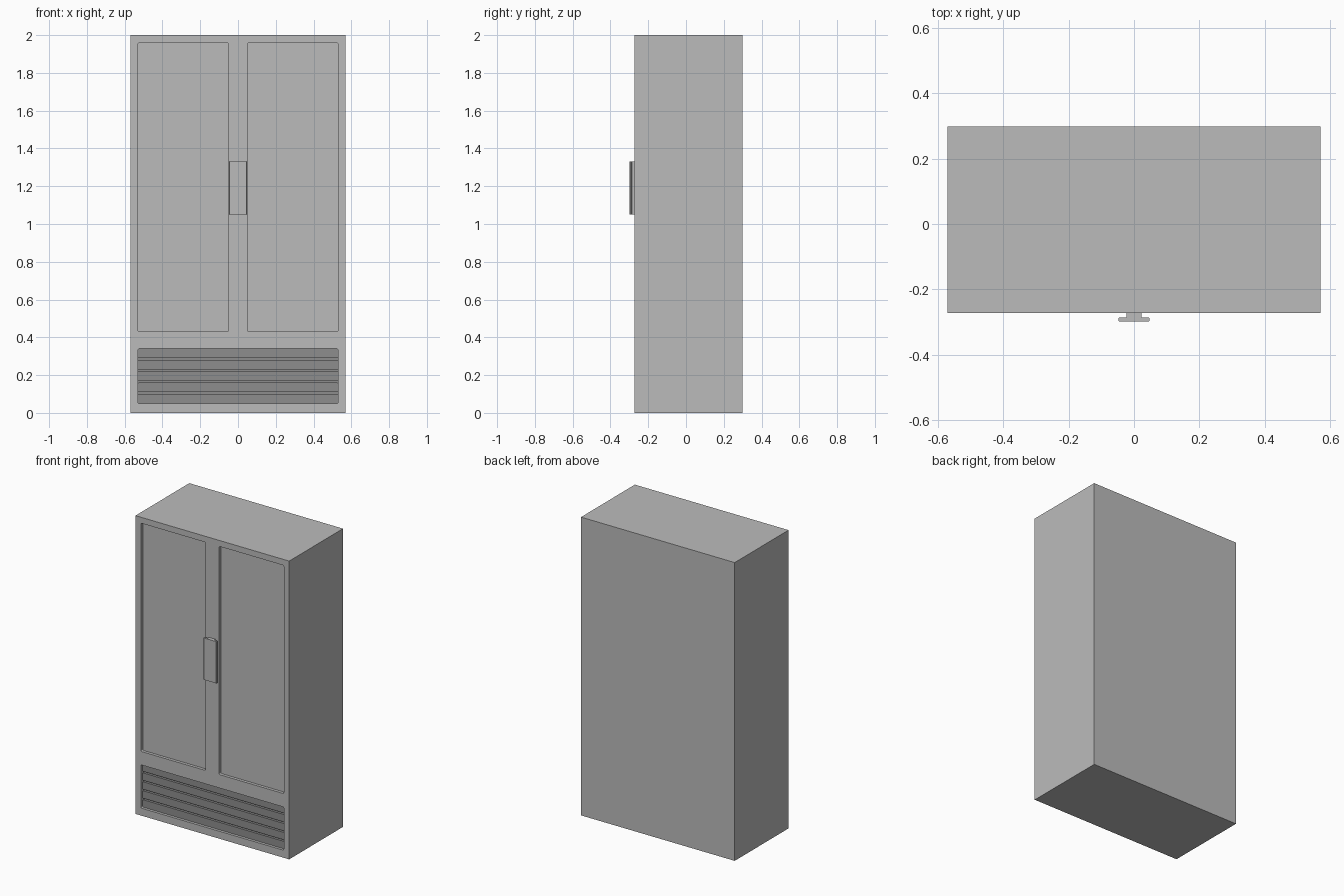
import bpy, bmesh

if "Cube" in bpy.data.objects:
    bpy.data.objects.remove(bpy.data.objects["Cube"])

def material(name, grey):
    m = bpy.data.materials.new(name)
    m.diffuse_color = (grey, grey, grey, 1)
    m.use_nodes = True
    m.node_tree.nodes["Principled BSDF"].inputs["Base Color"].default_value = m.diffuse_color
    return m

BODY = material("body grey", 0.5)
DARK = material("vent dark grey", 0.27)

def finish(name, bm, mats):
    bmesh.ops.recalc_face_normals(bm, faces=bm.faces)
    me = bpy.data.meshes.new(name)
    bm.to_mesh(me)
    bm.free()
    for m in mats:
        me.materials.append(m)
    ob = bpy.data.objects.new(name, me)
    bpy.context.collection.objects.link(ob)
    return ob

def box(name, x0, x1, y0, y1, z0, z1, mats, radius=0):
    """Box; with a radius, the edges running along y are rounded."""
    bm = bmesh.new()
    bmesh.ops.create_cube(bm, size=1)
    for v in bm.verts:
        v.co = (x0 + (v.co.x + .5) * (x1 - x0),
                y0 + (v.co.y + .5) * (y1 - y0),
                z0 + (v.co.z + .5) * (z1 - z0))
    if radius:
        along_y = [e for e in bm.edges
                   if abs(e.verts[0].co.y - e.verts[1].co.y) > 1e-4]
        bmesh.ops.bevel(bm, geom=along_y, offset=radius, segments=3,
                        profile=0.5, affect='EDGES')
    return finish(name, bm, mats)

W, FRONT, BACK = 0.57, -0.272, 0.298

# Cabinet
cabinet = box("cabinet", -W, W, FRONT, BACK, 0, 2, [BODY, DARK])

# Recesses: two doors and the vent opening
recesses = [(-0.53, -0.05, 0.43, 1.96, 0.02),
            (0.05, 0.53, 0.43, 1.96, 0.02),
            (-0.53, 0.53, 0.05, 0.34, 0.035)]
for x0, x1, z0, z1, depth in recesses:
    cutter = box("recess_cutter", x0, x1, FRONT - 0.1, FRONT + depth, z0, z1,
                 [BODY], 0.008)
    cutter.hide_render = True
    mod = cabinet.modifiers.new("recess", 'BOOLEAN')
    mod.operation = 'DIFFERENCE'
    mod.solver = 'EXACT'
    mod.object = cutter
    bpy.context.view_layer.objects.active = cabinet
    bpy.ops.object.modifier_apply(modifier=mod.name)
    bpy.data.objects.remove(cutter)

# The back wall of the vent opening is dark
for p in cabinet.data.polygons:
    if p.center.z < 0.36 and p.normal.y < -0.9 and p.center.y > FRONT + 0.03:
        p.material_index = 1

# Five vent slats with narrow gaps
for i in range(5):
    z = 0.05 + i * 0.06
    box(f"vent_slat_{i + 1}", -0.53, 0.53, FRONT + 0.018, FRONT + 0.036,
        z, z + 0.05, [DARK], 0.004)

# Handle: T-shaped plan, extruded upward
half = [(0.023, FRONT), (0.023, -0.285), (0.045, -0.285),
        (0.048, -0.288), (0.048, -0.295), (0.045, -0.298)]
profile = half + [(-x, y) for x, y in reversed(half)]
bm = bmesh.new()
face = bm.faces.new([bm.verts.new((x, y, 1.05)) for x, y in profile])
ext = bmesh.ops.extrude_face_region(bm, geom=[face])
bmesh.ops.translate(bm, vec=(0, 0, 0.28),
                    verts=[g for g in ext["geom"] if isinstance(g, bmesh.types.BMVert)])
finish("door_handle", bm, [BODY])
